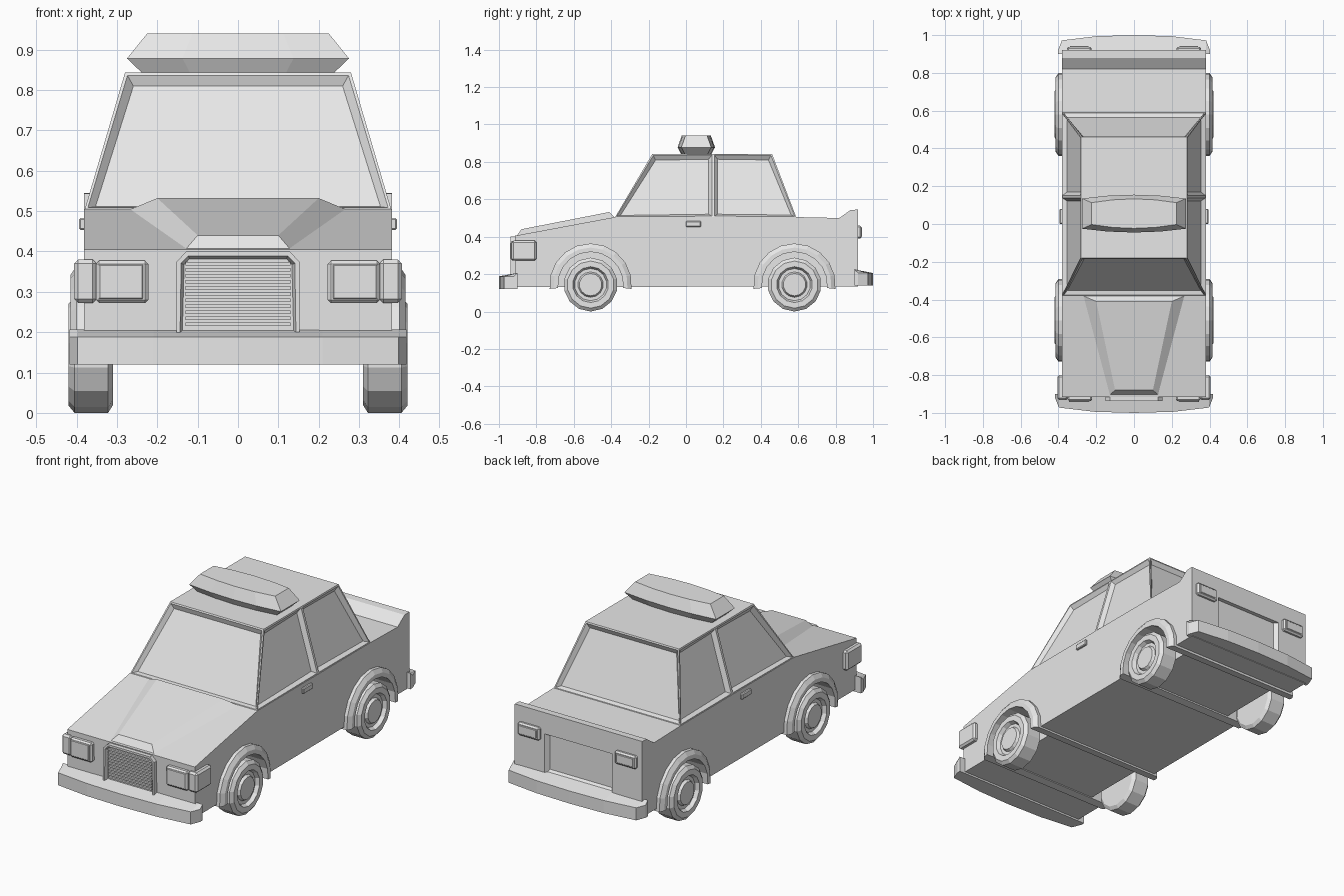
import bpy, bmesh
from math import cos, sin, radians, pi
from mathutils import Vector

if "Cube" in bpy.data.objects:
    bpy.data.objects.remove(bpy.data.objects["Cube"])

grey = bpy.data.materials.new("plain_grey")
grey.use_nodes = True
grey.diffuse_color = (0.8, 0.8, 0.8, 1)
grey.node_tree.nodes["Principled BSDF"].inputs["Base Color"].default_value = (0.8, 0.8, 0.8, 1)


def finish(bm, name):
    bmesh.ops.remove_doubles(bm, verts=bm.verts, dist=1e-5)
    bmesh.ops.recalc_face_normals(bm, faces=bm.faces)
    mesh = bpy.data.meshes.new(name)
    bm.to_mesh(mesh)
    bm.free()
    mesh.materials.append(grey)
    obj = bpy.data.objects.new(name, mesh)
    bpy.context.scene.collection.objects.link(obj)
    return obj


def loft(rings):
    """Skin a list of equal point rings and cap both ends."""
    bm = bmesh.new()
    rows = [[bm.verts.new(p) for p in ring] for ring in rings]
    n = len(rows[0])
    for a, b in zip(rows, rows[1:]):
        for i in range(n):
            j = (i + 1) % n
            bm.faces.new((a[i], a[j], b[j], b[i]))
    bm.faces.new(rows[0])
    bm.faces.new(rows[-1])
    bmesh.ops.recalc_face_normals(bm, faces=bm.faces)
    return bm


def box(name, x, y, z, bevel=0.0):
    bm = loft([[(a, y[0], z[0]), (a, y[1], z[0]), (a, y[1], z[1]), (a, y[0], z[1])] for a in x])
    if bevel:
        bmesh.ops.bevel(bm, geom=bm.edges[:], offset=bevel, segments=1, affect='EDGES')
    return finish(bm, name)


def spin(name, profile, y, z, steps, start=0.0, end=2 * pi):
    """Turn an (x, radius) outline about a sideways axis."""
    rings = []
    for i in range(steps + 1):
        t = start + (end - start) * i / steps
        rings.append([(x, y + r * cos(t), z + r * sin(t)) for x, r in profile])
    bm = bmesh.new()
    rows = [[bm.verts.new(p) for p in ring] for ring in rings]
    n = len(profile)
    full = end - start > 6.28
    for a, b in zip(rows, rows[1:]):
        for i in range(n - 1 if full else n):
            j = (i + 1) % n
            bm.faces.new((a[i], a[j], b[j], b[i]))
    if not full:
        bm.faces.new(rows[0])
        bm.faces.new(rows[-1])
    bmesh.ops.remove_doubles(bm, verts=bm.verts, dist=1e-5)
    bmesh.ops.dissolve_degenerate(bm, edges=bm.edges, dist=1e-6)
    return finish(bm, name)


def cut(obj, cutter):
    mod = obj.modifiers.new("cut", 'BOOLEAN')
    mod.operation = 'DIFFERENCE'
    mod.solver = 'EXACT'
    mod.object = cutter
    graph = bpy.context.evaluated_depsgraph_get()
    mesh = bpy.data.meshes.new_from_object(obj.evaluated_get(graph))
    obj.modifiers.clear()
    obj.data = mesh
    bpy.data.objects.remove(cutter)


def recess(bm, faces, rim, slope, depth):
    bmesh.ops.inset_individual(bm, faces=faces, thickness=rim, depth=0)
    bmesh.ops.inset_individual(bm, faces=faces, thickness=slope, depth=-depth)


AXLES = {"front": -0.51, "rear": 0.58}
AXLE_Z = 0.144

# Lower body, from a side outline
side = [(-0.91, 0.13), (-0.915, 0.405), (-0.38, 0.505), (0.59, 0.505), (0.82, 0.5),
        (0.88, 0.543), (0.92, 0.545), (0.92, 0.135)]
body = finish(loft([[(x, y, z) for y, z in side] for x in (-0.382, 0.382)]), "body")

# Wheel wells
for y in AXLES.values():
    for s in (-1, 1):
        well = [(s * 0.29, 0), (s * 0.29, 0.18), (s * 0.5, 0.18), (s * 0.5, 0)]
        cut(body, spin("well_cutter", well, y, AXLE_Z, 20))

# Tail panel recess
panel = [(0.93, 0.21, 0.2), (0.898, 0.185, 0.235)]
cut(body, finish(loft([[(-w, y, low), (w, y, low), (w, y, 0.43), (-w, y, 0.43)]
                       for y, w, low in panel]), "panel_cutter"))

# Raised hood centre
hood = loft([
    [(-0.13, -0.905, 0.405), (0.13, -0.905, 0.405), (0.27, -0.38, 0.503), (-0.27, -0.38, 0.503)],
    [(-0.1, -0.88, 0.44), (0.1, -0.88, 0.44), (0.2, -0.41, 0.532), (-0.2, -0.41, 0.532)]])
finish(hood, "hood_bulge")


# Cabin with recessed windows
def cabin_ring(w, front, back, z):
    pillar = 0.145
    return [(-w, front, z), (w, front, z), (w, pillar, z), (w, back, z), (-w, back, z), (-w, pillar, z)]


cabin = loft([cabin_ring(0.38, -0.38, 0.59, 0.503), cabin_ring(0.28, -0.18, 0.46, 0.843)])
panes = [f for f in cabin.faces if abs(f.normal.z) < 0.9]
recess(cabin, panes, 0.01, 0.024, 0.02)
finish(cabin, "cabin")


# Roof light bar, slightly bowed at front and back
def bar_ring(w, half, z):
    xs = [w * t for t in (-1, -0.5, 0, 0.5, 1)]
    bow = [half - 0.02 * (x / w) ** 2 for x in xs]
    mid = 0.055
    return ([(x, mid - b, z) for x, b in zip(xs, bow)]
            + [(x, mid + b, z) for x, b in reversed(list(zip(xs, bow)))])


finish(loft([bar_ring(0.235, 0.08, 0.84), bar_ring(0.275, 0.1, 0.878), bar_ring(0.225, 0.078, 0.94)]),
       "roof_light_bar")


# Bumpers
def bumper(name, s, width, low):
    rings = []
    for x, out in ((-1, 0.92), (-0.95, 0.972), (-0.5, 0.994), (0, 1.0), (0.5, 0.994), (0.95, 0.972), (1, 0.92)):
        rings.append([(x * width, s * 0.9, low), (x * width, s * out, low),
                      (x * width, s * out, low + 0.068), (x * width, s * 0.9, low + 0.087)])
    finish(loft(rings), name)


bumper("front_bumper", -1, 0.418, 0.12)
bumper("rear_bumper", 1, 0.402, 0.138)

# Grille frame and slats
frame = [(-0.152, 0.19), (-0.152, 0.375), (-0.128, 0.4), (0.128, 0.4), (0.152, 0.375), (0.152, 0.19)]
grille = loft([[(x, y, z) for x, z in frame] for y in (-0.9, -0.937)])
recess(grille, [f for f in grille.faces if f.normal.y < -0.9], 0.012, 0.008, 0.02)
finish(grille, "grille_frame")
for i in range(11):
    z = 0.215 + i * 0.015
    box("grille_slat", (-0.13, 0.13), (-0.928, -0.91), (z, z + 0.009))

# Wheel arches span the underside as full-width bands
arch = [(-0.415, 0.175), (-0.415, 0.198), (-0.4, 0.22), (0.4, 0.22), (0.415, 0.198), (0.415, 0.175)]
for place, y in AXLES.items():
    spin(place + "_wheel_arch", arch, y, AXLE_Z, 10, radians(-6), radians(186))

# Wheels: tyre, rim and hub in one outline
wheel = [(0.31, 0), (0.31, 0.125), (0.322, 0.144), (0.405, 0.144), (0.42, 0.126), (0.42, 0.096),
         (0.4, 0.086), (0.4, 0.068), (0.414, 0.06), (0.414, 0)]
for s, hand in ((1, "left"), (-1, "right")):
    for place, y in AXLES.items():
        spin(f"{place}_{hand}_wheel", [(s * x, r) for x, r in wheel], y, AXLE_Z, 14, pi / 2, pi * 2.5)

    # Lamps and door handles
    def paired(name, x, y, z, bevel):
        box(f"{hand}_{name}", sorted((s * x[0], s * x[1])), y, z, bevel)

    paired("headlight", (0.222, 0.352), (-0.937, -0.89), (0.272, 0.377), 0.008)
    paired("headlight_lens", (0.235, 0.345), (-0.942, -0.9), (0.282, 0.368), 0.003)
    paired("corner_lamp", (0.35, 0.406), (-0.932, -0.8), (0.272, 0.38), 0.01)
    paired("tail_light", (0.225, 0.355), (0.9, 0.938), (0.39, 0.46), 0.008)
    paired("tail_light_lens", (0.24, 0.34), (0.91, 0.942), (0.402, 0.448), 0.002)
    paired("door_handle", (0.37, 0.394), (0.0, 0.08), (0.453, 0.483), 0.004)
